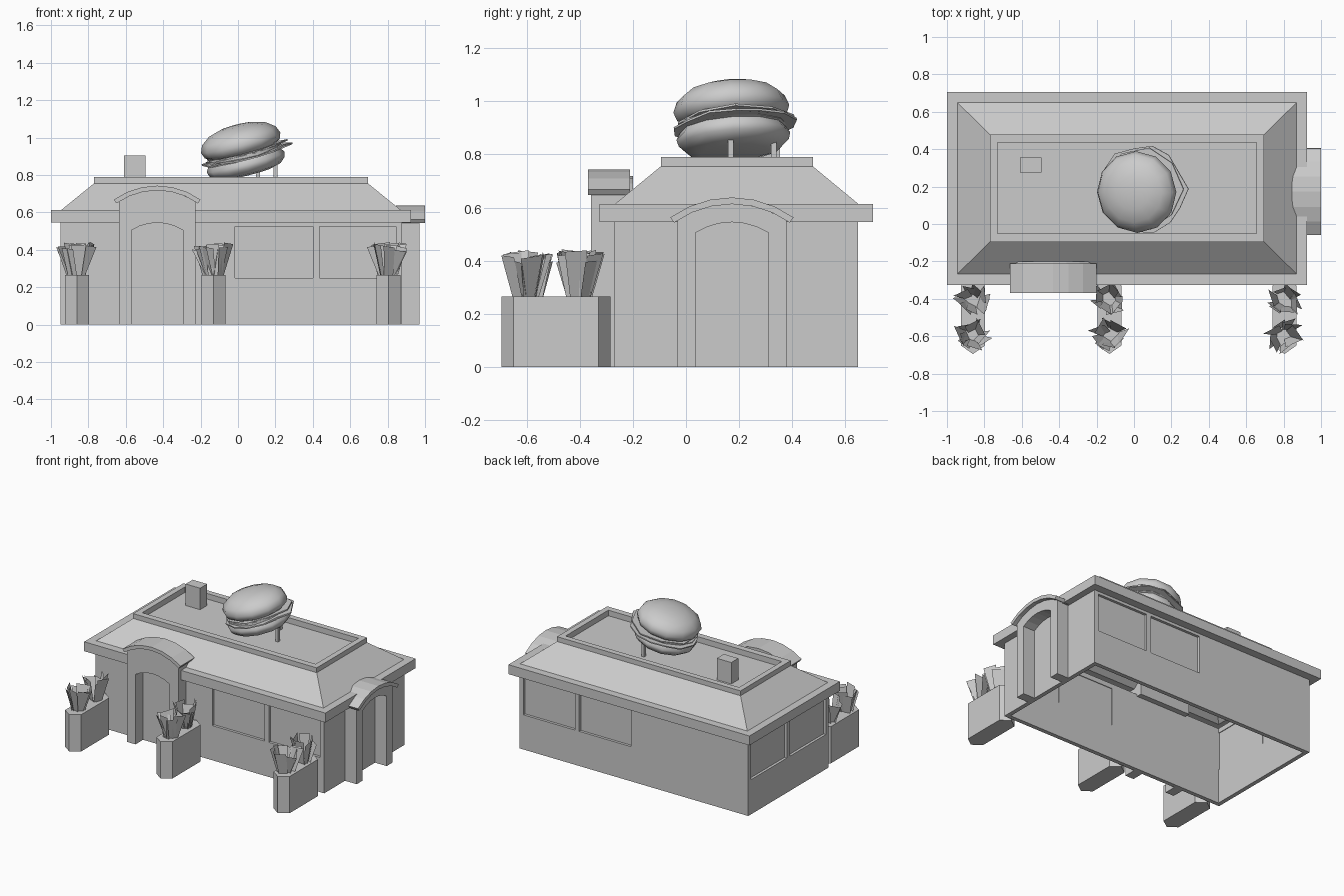
import bpy, bmesh, math, random
from mathutils import Matrix, Vector

if "Cube" in bpy.data.objects:
    bpy.data.objects.remove(bpy.data.objects["Cube"])

random.seed(4)


def finish(name, bm, smooth=None, recalc=True):
    if recalc:
        bmesh.ops.recalc_face_normals(bm, faces=bm.faces)
    me = bpy.data.meshes.new(name)
    bm.to_mesh(me)
    bm.free()
    ob = bpy.data.objects.new(name, me)
    bpy.context.collection.objects.link(ob)
    if smooth:
        bpy.ops.object.select_all(action='DESELECT')
        ob.select_set(True)
        bpy.context.view_layer.objects.active = ob
        bpy.ops.object.shade_smooth_by_angle(angle=math.radians(smooth))
    return ob


def box(name, x0, x1, y0, y1, z0, z1):
    bm = bmesh.new()
    m = Matrix.Translation(((x0 + x1) / 2, (y0 + y1) / 2, (z0 + z1) / 2)) @ Matrix.Diagonal((x1 - x0, y1 - y0, z1 - z0, 1))
    bmesh.ops.create_cube(bm, size=1, matrix=m)
    return finish(name, bm)


def cut(ob, cutter):
    cutter.hide_render = True
    cutter.hide_set(True)
    mod = ob.modifiers.new("cut", 'BOOLEAN')
    mod.operation, mod.solver, mod.object = 'DIFFERENCE', 'EXACT', cutter


def prism(name, pts, vec, m=Matrix()):
    """Extrude a polygon along vec."""
    bm = bmesh.new()
    f = bm.faces.new([bm.verts.new(m @ Vector(p)) for p in pts])
    r = bmesh.ops.extrude_face_region(bm, geom=[f])
    bmesh.ops.translate(bm, vec=m.to_3x3() @ Vector(vec),
                        verts=[v for v in r['geom'] if isinstance(v, bmesh.types.BMVert)])
    return finish(name, bm)


def loft(name, rings, cap_start, cap_end, smooth=None, m=Matrix()):
    bm = bmesh.new()
    vs = [[bm.verts.new(m @ Vector(p)) for p in r] for r in rings]
    n = len(vs[0])
    for a, b in zip(vs, vs[1:]):
        for i in range(n):
            bm.faces.new((a[i], a[(i + 1) % n], b[(i + 1) % n], b[i]))
    if cap_start:
        bm.faces.new(vs[0][::-1])
    if cap_end:
        bm.faces.new(vs[-1])
    return finish(name, bm, smooth)


# Hollow walls, open underneath
X0, X1, Y0, Y1, T = -0.95, 0.877, -0.27, 0.647, 0.03
walls = box("walls", X0, X1, Y0, Y1, 0, 0.56)
cut(walls, box("room_cutter", X0 + T, X1 - T, Y0 + T, Y1 - T, -0.1, 0.7))


# Recessed windows: two on the front, back and left
def window(name, x0, x1, y0, y1, dx, dy):
    cut(walls, box(name + "_cutter", x0, x1, y0, y1, 0.25, 0.525))
    if dy:
        y = (Y0 if dy > 0 else Y1) + 0.022 * dy
        box(name, x0, x1, y - 0.003, y + 0.003, 0.25, 0.525)
    else:
        box(name, X0 + 0.019, X0 + 0.025, y0, y1, 0.25, 0.525)


for i, (a, b) in enumerate([(-0.015, 0.4), (0.435, 0.845)]):
    window(f"front_window_{i}", a, b, Y0 - 0.05, Y0 + 0.06, 0, 1)
    window(f"back_window_{i}", a, b, Y1 - 0.06, Y1 + 0.05, 0, -1)
for i, (a, b) in enumerate([(-0.238, 0.17), (0.207, 0.615)]):
    window(f"left_window_{i}", X0 - 0.05, X0 + 0.06, a, b, 1, 0)


# Roof: soffit, fascia, hip slopes, raised curb and sunken flat top
def rect(x0, x1, y0, y1, z):
    return [(x0, y0, z), (x1, y0, z), (x1, y1, z), (x0, y1, z)]


loft("roof", [rect(X0 + .01, X1 - .01, Y0 + .01, Y1 - .01, .545), rect(-1, .925, -.325, .705, .545),
              rect(-1, .925, -.325, .705, .613), rect(-.945, .87, -.268, .65, .613),
              rect(-.77, .695, -.095, .478, .755), rect(-.77, .695, -.095, .478, .79),
              rect(-.73, .655, -.05, .437, .79), rect(-.73, .655, -.05, .437, .75)], False, True)
box("roof_vent", -0.61, -0.495, 0.275, 0.355, 0.75, 0.905)


# Arched entrance porches (local x across, local -y outward)
def arch(half, spring, rise, n=6):
    r = (half * half + rise * rise) / (2 * rise)
    a = math.asin(half / r)
    return [(r * math.sin(-a + 2 * a * i / n), spring + rise - r + r * math.cos(-a + 2 * a * i / n))
            for i in range(n + 1)]


def porch(name, m, top, depth, canopy_front, canopy_back):
    outer = [(-.205, 0)] + arch(.205, top - .085, .06) + [(.205, 0)]
    inner = [(.137, 0)] + arch(.137, .505, .04)[::-1] + [(-.137, 0)]
    prism(name + "_frame", [(x, 0.005, z) for x, z in outer + inner], (0, -depth - 0.005, 0), m)
    roof = arch(.232, top - .075, .075) + [(x, z) for x, z in arch(.218, top - .095, .07)[::-1]]
    prism(name + "_canopy", [(x, canopy_back, z) for x, z in roof], (0, canopy_front - canopy_back, 0), m)
    fill = arch(.205, top - .085, .06)
    fill = [(-.205, .545)] + fill + [(.205, .545)]
    prism(name + "_head", [(x, canopy_back + .01, z) for x, z in fill], (0, -canopy_back - .02, 0), m)


porch("front_porch", Matrix.Translation((-0.432, Y0, 0)), 0.743, 0.087, -0.1, 0.06)
porch("side_porch", Matrix.Translation((X1, 0.173, 0)) @ Matrix.Rotation(math.pi / 2, 4, 'Z'),
      0.638, 0.093, -0.123, 0.032)


# Planters with leafy clumps
def leaves(name, cx, cy):
    bm = bmesh.new()
    for i in range(9):
        a = i * math.tau / 9 + random.uniform(-.3, .3)
        out = Vector((math.cos(a), math.sin(a), 0))
        b = a + math.pi / 2 + random.uniform(-.7, .7)
        side = Vector((math.cos(b), math.sin(b), random.uniform(-.15, .15)))
        c = Vector((cx, cy, 0.26))
        low = c + out * random.uniform(.02, .045)
        high = c + out * random.uniform(.06, .085) + Vector((0, 0, random.uniform(.13, .178)))
        w0, w1 = random.uniform(.018, .03), random.uniform(.034, .05)
        bm.faces.new([bm.verts.new(p) for p in
                      (low - side * w0, low + side * w0, high + side * w1, high - side * w1)])
    finish(name, bm, recalc=False)


for side, cx in (("left", -.861), ("middle", -.132), ("right", .804)):
    h = .064
    foot = [(cx, -.695), (cx + h, -.65), (cx + h, -.33), (cx, -.285), (cx - h, -.33), (cx - h, -.65)]
    prism(side + "_planter", [(x, y, 0) for x, y in foot], (0, 0, .265))
    leaves(side + "_plant_front", cx, -.595)
    leaves(side + "_plant_back", cx, -.405)

# Rooftop burger, tilted, on two posts
tilt = (Matrix.Translation((0.03, 0.175, 0.912)) @ Matrix.Rotation(math.radians(-14.5), 4, 'Y')
        @ Matrix.Rotation(math.radians(4), 4, 'X'))


def lathe(name, prof, n=12, smooth=50):
    rings = [[(r * math.cos(i * math.tau / n), r * math.sin(i * math.tau / n), z) for i in range(n)]
             for r, z in prof]
    return loft(name, rings, True, True, smooth, tilt)


lathe("top_bun", [(.18, .012), (.207, .03), (.219, .062), (.204, .1), (.158, .135), (.09, .155), (.03, .161)])
lathe("patty", [(.19, -.022), (.208, -.015), (.208, .006), (.19, .014)])
lathe("bottom_bun", [(.13, -.108), (.18, -.096), (.208, -.07), (.215, -.045), (.2, -.02)])


def sheet(name, n, lo, hi, z, wave):
    ring = []
    for i in range(n):
        a, r = i * math.tau / n, random.uniform(lo, hi)
        ring.append((.018 + r * math.cos(a), .012 + r * math.sin(a), z + random.uniform(-wave, wave)))
    loft(name, [ring, [(x, y, w + .008) for x, y, w in ring]], True, True, None, tilt)


sheet("lettuce", 14, .215, .25, -.012, .009)
sheet("cheese", 9, .21, .235, .006, .006)
for i, (x, y) in enumerate([(.107, .33), (.2, .168)]):
    box(f"sign_post_{i}", x - .01, x + .01, y - .01, y + .01, .75, .88)
